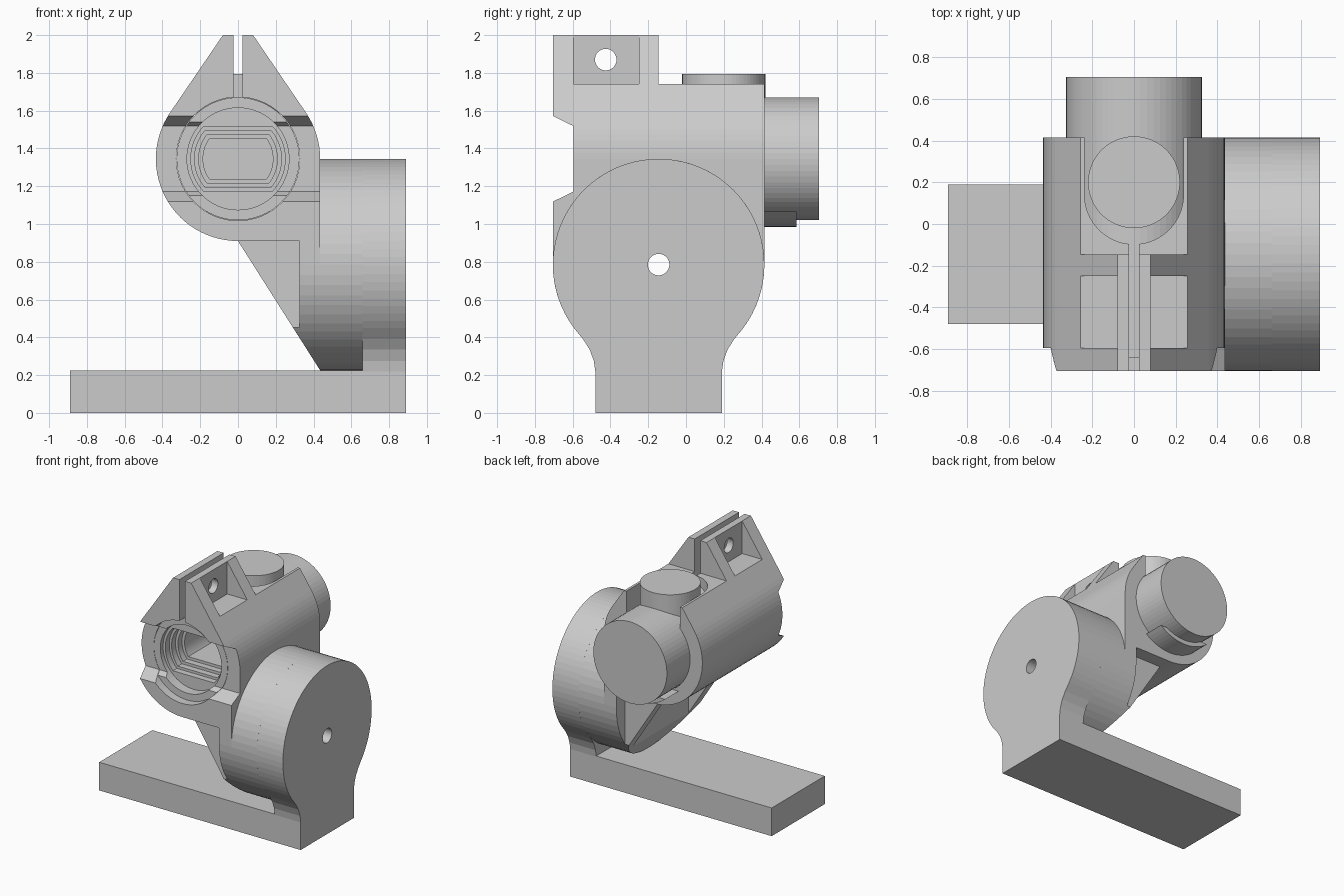
import bpy, bmesh
from math import sin, cos, pi, radians, sqrt, asin, acos, atan2

if "Cube" in bpy.data.objects:
    bpy.data.objects.remove(bpy.data.objects["Cube"])

AX_Z = 1.345            # height of the horizontal clamp axis
PY, PZ = -0.145, 0.785  # pivot axis of the tilting joint


def prism(name, pts, axis, a, b):
    """Extrude a 2D outline along an axis: x->(y,z), y->(x,z), z->(x,y)."""
    place = {'x': lambda u, v, t: (t, u, v),
             'y': lambda u, v, t: (u, t, v),
             'z': lambda u, v, t: (u, v, t)}[axis]
    bm = bmesh.new()
    lo = [bm.verts.new(place(u, v, a)) for u, v in pts]
    hi = [bm.verts.new(place(u, v, b)) for u, v in pts]
    n = len(pts)
    bm.faces.new(lo)
    bm.faces.new(hi)
    for i in range(n):
        j = (i + 1) % n
        bm.faces.new((lo[i], lo[j], hi[j], hi[i]))
    bmesh.ops.recalc_face_normals(bm, faces=bm.faces)
    me = bpy.data.meshes.new(name)
    bm.to_mesh(me)
    bm.free()
    ob = bpy.data.objects.new(name, me)
    bpy.context.collection.objects.link(ob)
    return ob


def arc(cu, cv, r, a0, a1, n=32):
    return [(cu + r * cos(a0 + (a1 - a0) * i / n),
             cv + r * sin(a0 + (a1 - a0) * i / n)) for i in range(n + 1)]


def circle(cu, cv, r, n=64):
    return arc(cu, cv, r, 0, 2 * pi, n)[:-1]


def rect(u0, u1, v0, v1):
    return [(u0, v0), (u1, v0), (u1, v1), (u0, v1)]


def boolean(ob, cutters, op='DIFFERENCE'):
    """Apply boolean cutters one after another, then discard them."""
    bpy.context.view_layer.objects.active = ob
    for c in cutters:
        m = ob.modifiers.new('cut', 'BOOLEAN')
        m.operation, m.solver, m.object = op, 'EXACT', c
        bpy.ops.object.modifier_apply(modifier=m.name)
        bpy.data.objects.remove(c)


def pivot_hole():
    return prism('cut_pivot', circle(PY, PZ, 0.057, 32), 'x', 0.2, 1.0)


def front_notch():
    return prism('cut_notch', [(-0.8, 1.072), (-0.595, 1.172),
                               (-0.595, 1.518), (-0.8, 1.618)], 'x', -0.6, 0.6)


# Base plate
prism('base_plate', rect(-0.48, 0.19, 0, 0.225), 'x', -0.89, 0.67)

# Upright: round head flowing into a narrower neck
neck = [(0.335, 0), (0.335, 0.22), (0.343, 0.275), (0.365, 0.335), (0.40, 0.39)]
a = atan2(0.45 - PZ, 0.449)
upright = prism('upright',
                [(PY + u, v) for u, v in neck]
                + arc(PY, PZ, 0.56, a, pi - a, 56)
                + [(PY - u, v) for u, v in reversed(neck)], 'x', 0.66, 0.89)
boolean(upright, [pivot_hole()])

# Pivot disc of the tilting holder
disc = prism('pivot_disc', circle(PY, PZ, 0.56), 'x', 0.435, 0.66)
boolean(disc, [pivot_hole()])

# Side plate joining the disc to the clamp body
plate = prism('side_plate', arc(PY, PZ, 0.56, pi, 2 * pi)
              + [(PY + 0.56, 0.95), (PY - 0.56, 0.95)], 'x', 0.325, 0.435)
boolean(plate, [pivot_hole(),
                prism('cut_slope', [(0.3, 0.4376), (0.4351, 0.225),
                                    (0.4351, 0.1), (0.3, 0.1)], 'y', -1, 1)])

# Triangular ribs below the clamp body, mirrored about the pivot
for label, s in (('front', -1), ('rear', 1)):
    y0, y1 = sorted((PY + s * 0.45, PY + s * 0.35))
    rib = prism(label + '_rib', [(0, 0.91), (0.33, 0.39), (0.33, 0.95), (0, 0.95)],
                'y', y0, y1)
    boolean(rib, [prism('cut_round', circle(PY, PZ, 0.56), 'x', -0.1, 0.5)],
            'INTERSECT')

# Clamp body: barrel with a square corner and two ears rising to the top
R = 0.435
ear = (0.08, 2.0)
d = sqrt(ear[0] ** 2 + (ear[1] - AX_Z) ** 2)
t = atan2(ear[1] - AX_Z, ear[0]) - acos(R / d)
body = prism('clamp_body',
             [ear, (-0.08, 2.0)]
             + arc(0, AX_Z, R, pi - t, 1.5 * pi, 28)
             + [(R, AX_Z - R)]
             + arc(0, AX_Z, R, 0, t, 8), 'y', -0.705, 0.415)
cuts = [
    prism('cut_bore', circle(0, AX_Z, 0.327), 'y', -1, 1),
    prism('cut_slit', rect(-0.025, 0.025, 1.5, 2.2), 'y', -1, 0),
    prism('cut_rear_top', rect(-0.6, 0.6, 1.74, 2.2), 'y', PY, 1),
    prism('cut_riser_slot', [(0.237, 0.6), (-0.237, 0.6)]
          + arc(0, 0.14, 0.237, pi, 2 * pi), 'z', 1.4, 2.2),
    front_notch(),
    prism('cut_bolt', circle(-0.425, 1.87, 0.057, 32), 'x', -1, 1)]
for s in (-1, 1):
    x0, x1 = sorted((s * 0.08, s * 0.6))
    cuts.append(prism('cut_ear_pocket', rect(x0, x1, 1.74, 2.2), 'y', -0.595, -0.25))
boolean(body, cuts)

# Insert pipe with a stepped, flat-sided bore
pipe = prism('insert_pipe', circle(0, AX_Z, 0.325), 'y', -0.64, 0.705)
cuts = [front_notch(),
        prism('cut_mouth', circle(0, AX_Z, 0.27), 'y', -1, -0.56)]
for r, h, depth in ((0.25, 0.17, -0.51), (0.23, 0.15, -0.46),
                    (0.208, 0.128, -0.41), (0.185, 0.106, -0.12)):
    f = asin(h / r)
    cuts.append(prism('cut_step', arc(0, AX_Z, r, -f, f, 16)
                      + arc(0, AX_Z, r, pi - f, pi + f, 16), 'y', -1, depth))
boolean(pipe, cuts)

# Vertical riser of the insert and the small rear lip under the pipe
prism('riser', circle(0, 0.20, 0.22), 'z', 1.45, 1.795)
q = asin(0.28 / 0.36)
prism('rear_lip', arc(0, AX_Z, 0.36, pi + q, 2 * pi - q, 16), 'y', 0.40, 0.585)
